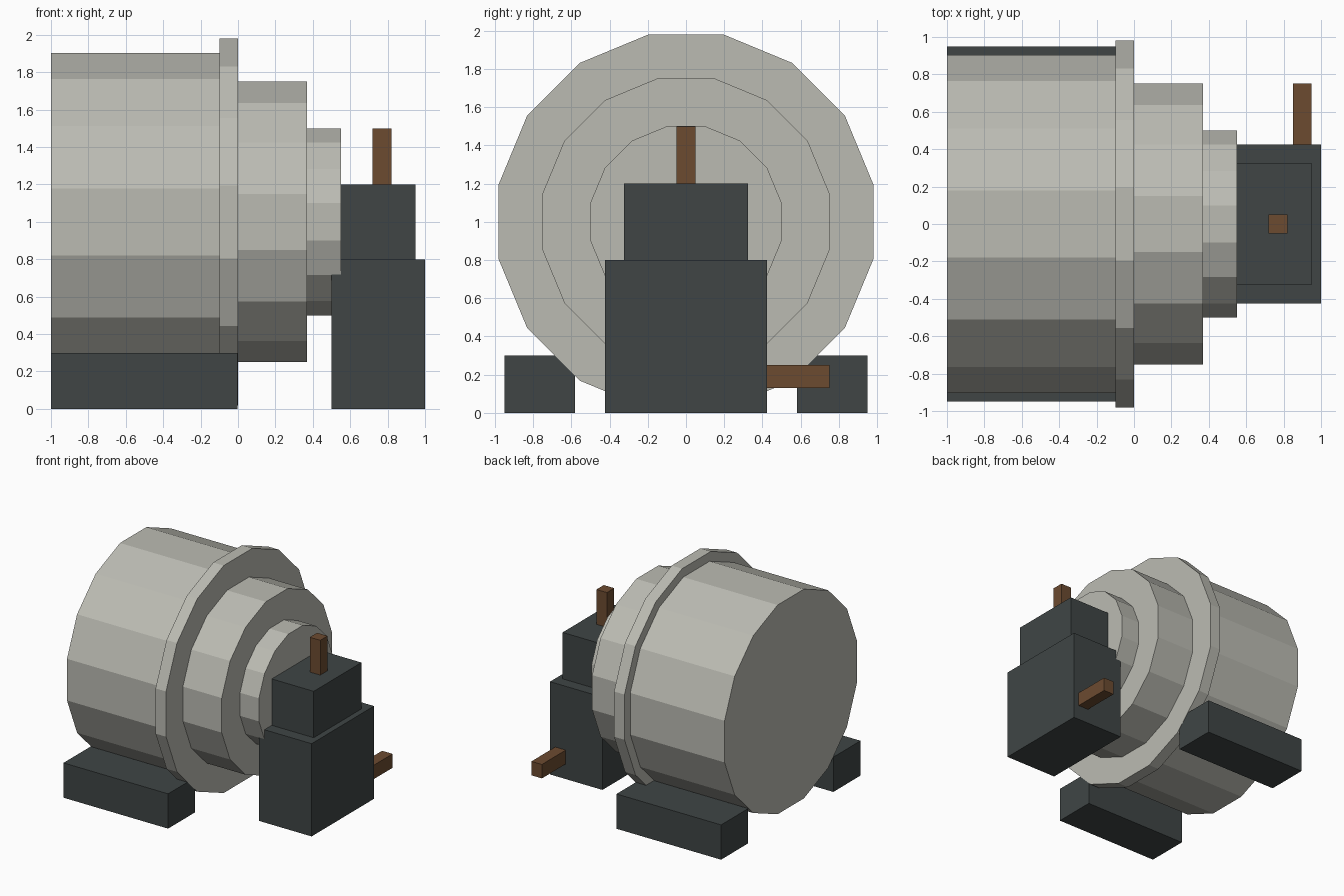
import bpy, bmesh, math
from mathutils import Matrix, Vector

cube = bpy.data.objects.get("Cube")
if cube:
    bpy.data.objects.remove(cube, do_unlink=True)


def material(name, rgb):
    mat = bpy.data.materials.new(name)
    mat.use_nodes = True
    mat.diffuse_color = (*rgb, 1)
    mat.node_tree.nodes["Principled BSDF"].inputs["Base Color"].default_value = (*rgb, 1)
    return mat


steel = material("pale_grey", (0.50, 0.50, 0.45))
iron = material("dark_slate", (0.05, 0.06, 0.06))
copper = material("brown", (0.15, 0.07, 0.03))


def finish(name, bm, mat):
    mesh = bpy.data.meshes.new(name)
    bm.to_mesh(mesh)
    bm.free()
    mesh.materials.append(mat)
    obj = bpy.data.objects.new(name, mesh)
    bpy.context.collection.objects.link(obj)


def box(name, low, high, mat):
    low, high = Vector(low), Vector(high)
    bm = bmesh.new()
    bmesh.ops.create_cube(bm, size=1, matrix=Matrix.Translation((low + high) / 2)
                          @ Matrix.Diagonal((*(high - low), 1)))
    finish(name, bm, mat)


def drum(name, x0, x1, radius, sides=16):
    # Faceted cylinder lying along x, with a flat facet on top
    bm = bmesh.new()
    place = (Matrix.Translation(((x0 + x1) / 2, 0, 1))
             @ Matrix.Rotation(math.pi / 2, 4, "Y")
             @ Matrix.Rotation(math.pi / sides, 4, "Z"))
    bmesh.ops.create_cone(bm, cap_ends=True, segments=sides, radius1=radius,
                          radius2=radius, depth=x1 - x0, matrix=place)
    finish(name, bm, steel)


# Stepped drum body
drum("main_drum", -1, -0.1, 0.92)
drum("collar", -0.1, 0, 1.0)
drum("middle_step", 0, 0.37, 0.765)
drum("end_step", 0.37, 0.55, 0.51)

# Support feet on both sides
for side, y0, y1 in (("left", 0.58, 0.95), ("right", -0.95, -0.58)):
    box(side + "_foot", (-1, y0, 0), (-0.002, y1, 0.3), iron)

# Gearbox housing with its two rods
box("housing_base", (0.5, -0.425, 0), (1, 0.425, 0.8), iron)
box("housing_top", (0.55, -0.325, 0.8), (0.95, 0.325, 1.2), iron)
box("upright_rod", (0.72, -0.05, 1.2), (0.82, 0.05, 1.5), copper)
box("side_rod", (0.85, 0.425, 0.13), (0.95, 0.75, 0.25), copper)
